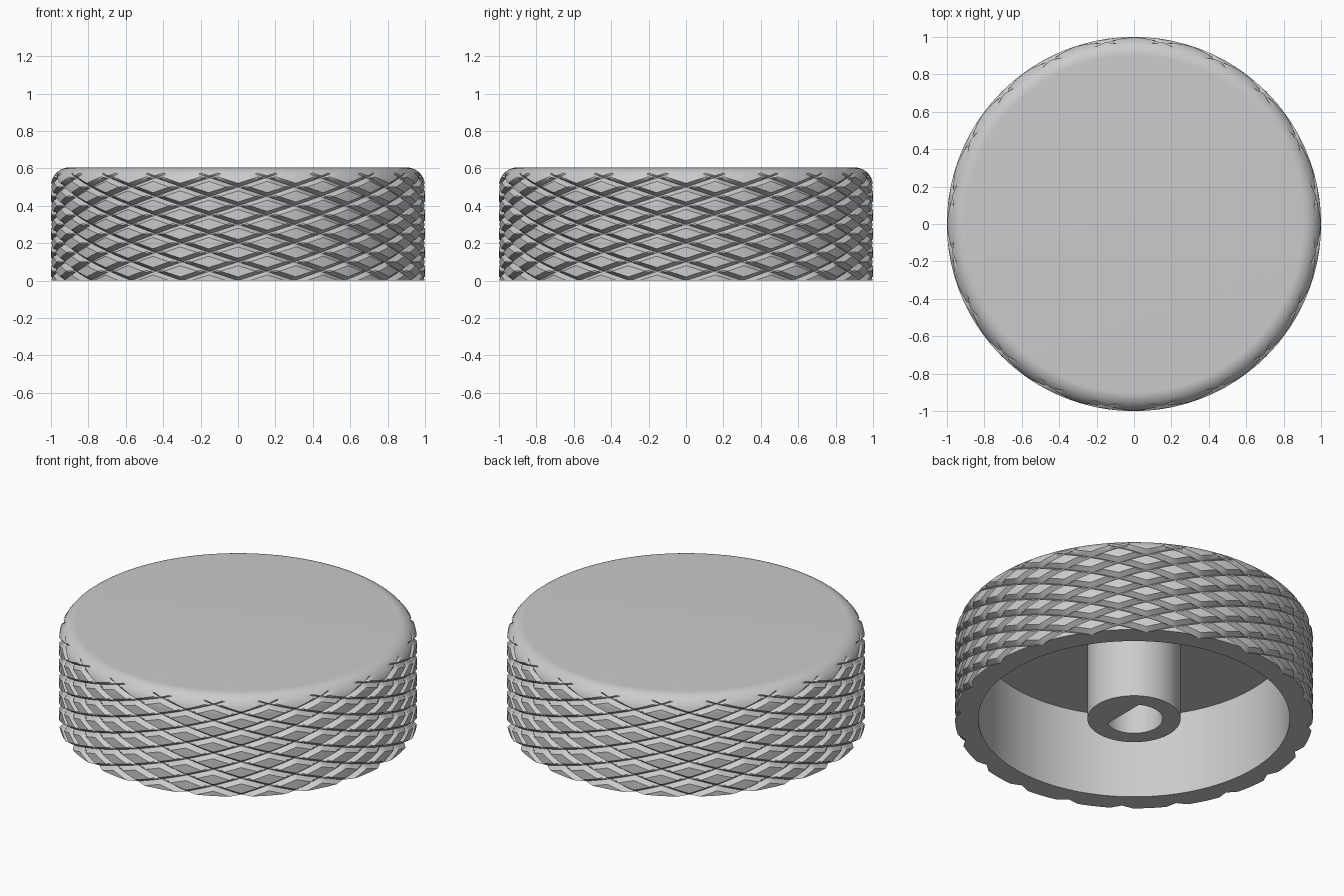
import bpy
import bmesh
from math import sin, cos, pi, sqrt, acos

if "Cube" in bpy.data.objects:
    bpy.data.objects.remove(bpy.data.objects["Cube"])

# Main dimensions
HEIGHT, FILLET = 0.605, 0.1
STARTS, PITCH = 20, 0.1          # crossed helical grooves
HALF_WIDTH, DEPTH = 0.2, 0.03
STEPS = 20                       # lattice steps per groove
ROWS = 116
INNER_R, CEILING = 0.87, 0.52
HUB_R, BORE_R, FLAT_X = 0.26, 0.16, 0.08
COLS = STARTS * STEPS // 2

grey = bpy.data.materials.new("satin_grey")
grey.use_nodes = True
colour = (0.6, 0.6, 0.6, 1)
grey.diffuse_color = colour
grey.node_tree.nodes["Principled BSDF"].inputs["Base Color"].default_value = colour


def finish(name, bm):
    bmesh.ops.recalc_face_normals(bm, faces=bm.faces)
    mesh = bpy.data.meshes.new(name)
    bm.to_mesh(mesh)
    bm.free()
    mesh.materials.append(grey)
    obj = bpy.data.objects.new(name, mesh)
    bpy.context.collection.objects.link(obj)
    bpy.ops.object.select_all(action="DESELECT")
    obj.select_set(True)
    bpy.context.view_layer.objects.active = obj
    bpy.ops.object.shade_smooth_by_angle(angle=pi / 7)
    return obj


def body_radius(z):
    over = max(0, z - HEIGHT + FILLET)
    return 1 - FILLET + sqrt(FILLET ** 2 - over ** 2)


def groove(phase):
    # V-shaped cut, deepest where the phase is a whole number
    d = abs(phase - round(phase))
    return DEPTH * max(0, 1 - d / HALF_WIDTH)


def ring(bm, r, z):
    return [bm.verts.new((r * cos(2 * pi * k / COLS), r * sin(2 * pi * k / COLS), z))
            for k in range(COLS)]


def bridge(bm, a, b):
    n = len(a)
    for k in range(n):
        bm.faces.new((a[k], a[(k + 1) % n], b[(k + 1) % n], b[k]))


# Knurled cap: diamond lattice following the grooves
bm = bmesh.new()
rows = []
for j in range(ROWS + 1):
    z = j * PITCH / STEPS
    row = []
    for k in range(COLS):
        i = 2 * k + j % 2
        cut = max(groove((i + j) / STEPS), groove((i - j) / STEPS))
        r = min(body_radius(z), 1 - cut)
        t = pi * i / COLS
        row.append(bm.verts.new((r * cos(t), r * sin(t), z)))
    rows.append(row)
for j in range(-1, ROWS):
    for k in range(COLS):
        left, right = (k, (k + 1) % COLS) if j % 2 else (k - 1, k)
        corners = [rows[j + 1][right], rows[j + 1][left]]
        if j + 2 <= ROWS:
            corners.insert(1, rows[j + 2][k])
        if j >= 0:
            corners.append(rows[j][k])
        bm.faces.new(corners)

# Rounded shoulder and flat top
last = rows[-1]
start = acos((body_radius(ROWS * PITCH / STEPS) - 1 + FILLET) / FILLET)
for s in range(1, 9):
    a = start + (pi / 2 - start) * s / 8
    nxt = ring(bm, 1 - FILLET + FILLET * cos(a), HEIGHT - FILLET + FILLET * sin(a))
    bridge(bm, last, nxt)
    last = nxt
bm.faces.new(last)

# Bottom rim, inner wall and ceiling
rim, inner = ring(bm, INNER_R, 0), ring(bm, INNER_R, CEILING)
bridge(bm, rows[0], rim)
bridge(bm, rim, inner)
bm.faces.new(inner)
finish("knurled_cap", bm)

# Hub with a D-shaped bore
bm = bmesh.new()
SEG = 96
corner = acos(FLAT_X / BORE_R)


def loop(r, z, a0=0.0, a1=2 * pi, count=SEG):
    step = (a1 - a0) / count
    return [bm.verts.new((r * cos(a0 + step * k), r * sin(a0 + step * k), z))
            for k in range(count)]


def bore(z):
    # the arc closes on itself with the straight flat
    return loop(BORE_R, z, corner, 2 * pi - corner + (2 * pi - 2 * corner) / (SEG - 1))


outer_top, outer_bottom = loop(HUB_R, CEILING), loop(HUB_R, 0)
bore_bottom, bore_top = bore(0), bore(CEILING - 0.02)
bridge(bm, outer_top, outer_bottom)
bridge(bm, outer_bottom, bore_bottom)
bridge(bm, bore_bottom, bore_top)
bm.faces.new(bore_top)
finish("shaft_hub", bm)
